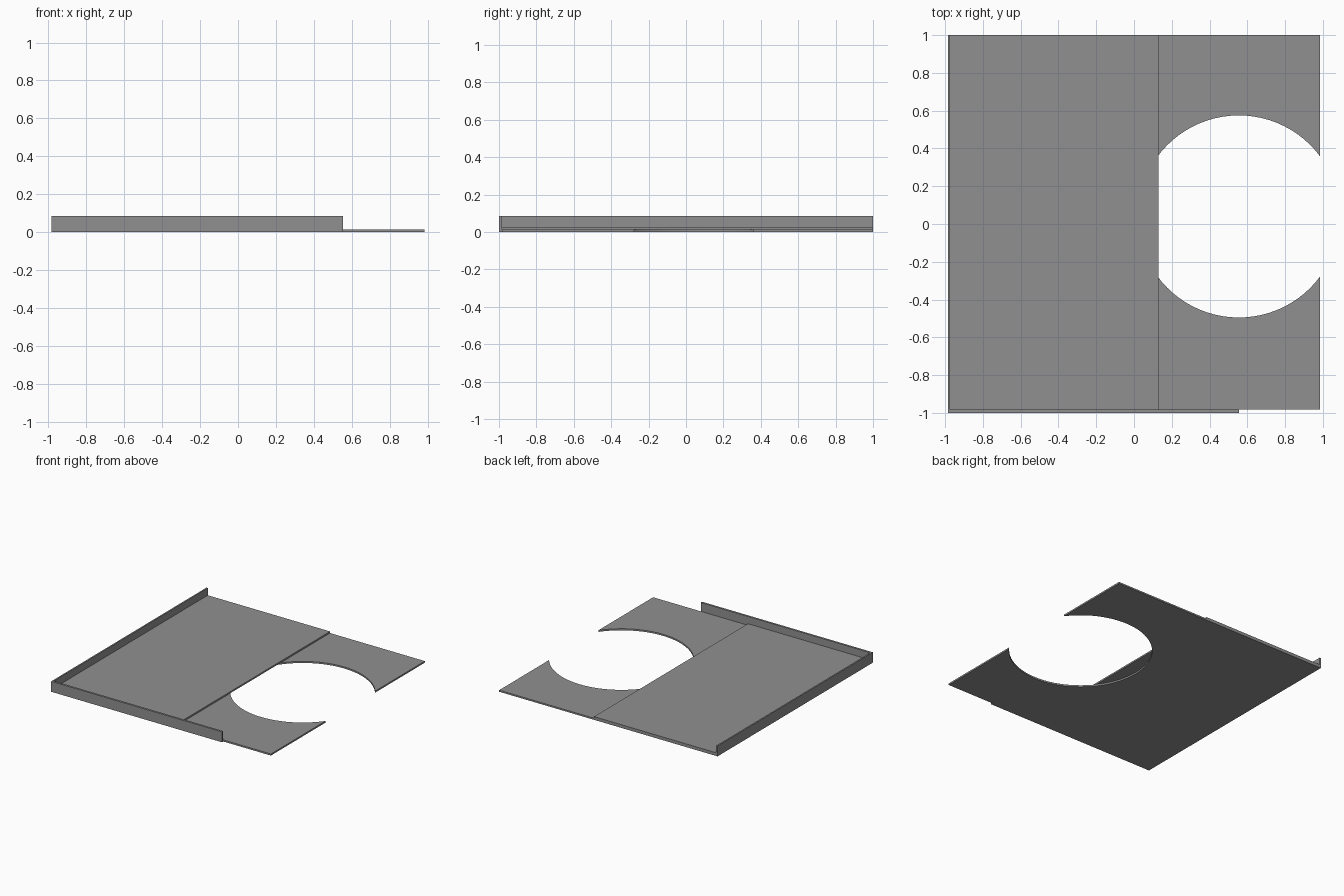
import bpy, bmesh, math

if "Cube" in bpy.data.objects:
    bpy.data.objects.remove(bpy.data.objects["Cube"])

grey = bpy.data.materials.new("plain_grey")
grey.diffuse_color = (0.28, 0.28, 0.28, 1)
grey.use_nodes = True
grey.node_tree.nodes["Principled BSDF"].inputs["Base Color"].default_value = grey.diffuse_color


def slab(name, outline, z0, z1):
    """Extrude a flat outline (counter-clockwise) from z0 up to z1."""
    bm = bmesh.new()
    face = bm.faces.new([bm.verts.new((x, y, z0)) for x, y in outline])
    ext = bmesh.ops.extrude_face_region(bm, geom=[face], use_keep_orig=True)
    for v in ext["geom"]:
        if isinstance(v, bmesh.types.BMVert):
            v.co.z = z1
    bmesh.ops.recalc_face_normals(bm, faces=bm.faces)
    mesh = bpy.data.meshes.new(name)
    bm.to_mesh(mesh)
    bm.free()
    mesh.materials.append(grey)
    obj = bpy.data.objects.new(name, mesh)
    bpy.context.collection.objects.link(obj)
    bpy.context.view_layer.objects.active = obj
    obj.select_set(True)
    bpy.ops.object.shade_smooth_by_angle(angle=math.radians(30))
    obj.select_set(False)


def rect(x0, x1, y0, y1):
    return [(x0, y0), (x1, y0), (x1, y1), (x0, y1)]


LEFT, RIGHT, FRONT, BACK = -0.985, 0.985, -1.0, 1.0
WALL_X, WALL_Y = -0.973, -0.983      # inner faces of the two rims
LOW, HIGH, RIM = 0.013, 0.026, 0.085  # plate tops and rim top

# Lower plate with a round cut-out that opens on the right edge
cx, cy, r, steps = 0.555, 0.04, 0.535, 64
a0 = math.acos((RIGHT - cx) / r)
arc = []
for i in range(steps + 1):
    a = -a0 - (2 * math.pi - 2 * a0) * i / steps
    arc.append((cx + r * math.cos(a), cy + r * math.sin(a)))
slab("lower_plate", [(WALL_X, WALL_Y), (RIGHT, WALL_Y)] + arc
     + [(RIGHT, BACK), (WALL_X, BACK)], 0, LOW)

# Upper plate covering the left part
slab("upper_plate", rect(WALL_X, 0.13, WALL_Y, BACK), LOW, HIGH)

# L-shaped rim along the left and front edges
slab("rim", [(LEFT, FRONT), (0.555, FRONT), (0.555, WALL_Y),
             (WALL_X, WALL_Y), (WALL_X, BACK), (LEFT, BACK)], 0, RIM)
